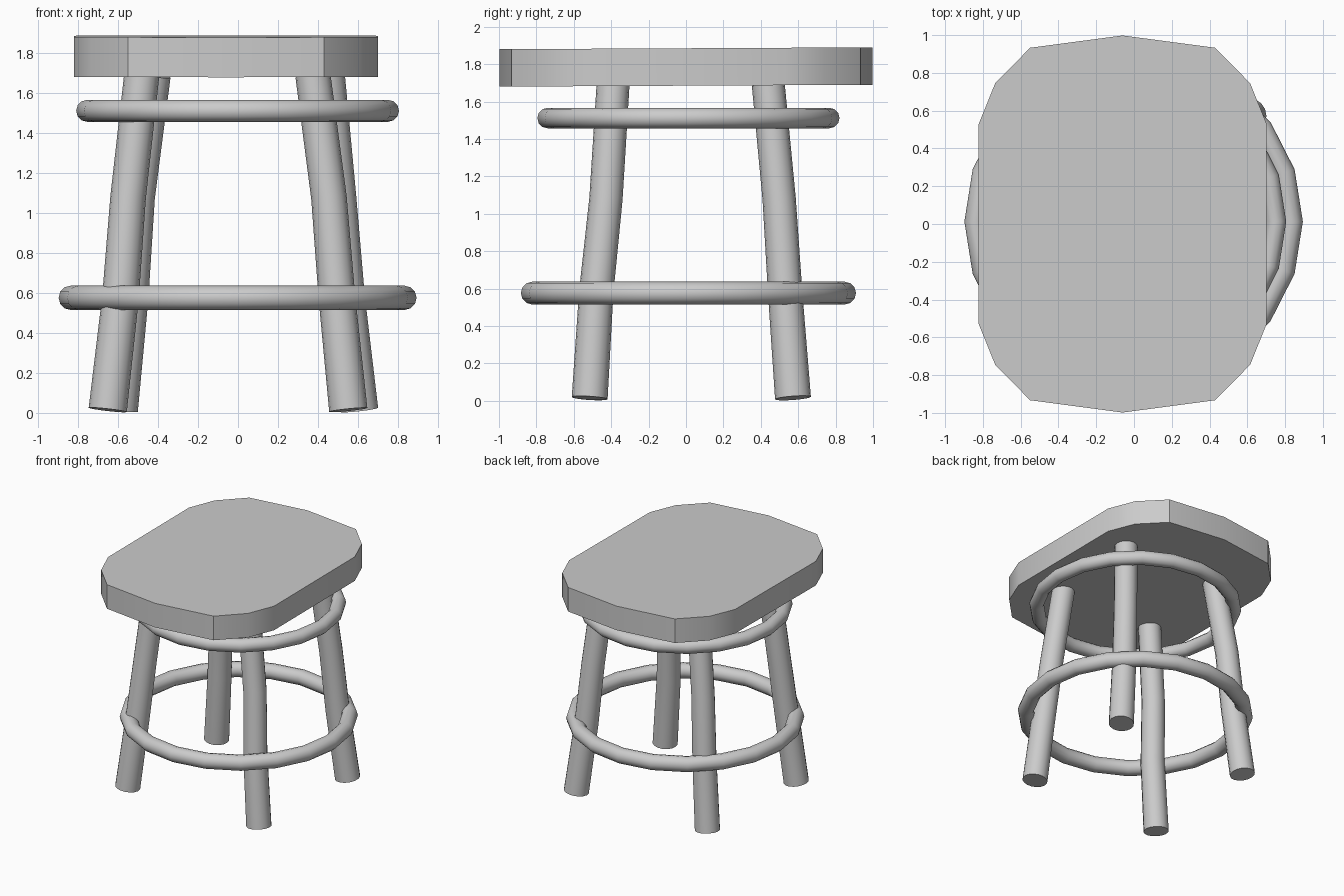
import bpy, bmesh
from math import cos, sin, pi, radians
from mathutils import Vector

if "Cube" in bpy.data.objects:
    bpy.data.objects.remove(bpy.data.objects["Cube"])


def finish(name, bm, angle=30):
    bmesh.ops.recalc_face_normals(bm, faces=bm.faces)
    mesh = bpy.data.meshes.new(name)
    bm.to_mesh(mesh)
    bm.free()
    ob = bpy.data.objects.new(name, mesh)
    bpy.context.collection.objects.link(ob)
    smooth(ob, angle)
    return ob


def smooth(ob, angle):
    bpy.ops.object.select_all(action='DESELECT')
    ob.select_set(True)
    bpy.context.view_layer.objects.active = ob
    bpy.ops.object.shade_smooth_by_angle(angle=radians(angle))


def tube(name, points, radii, sides=16):
    """Capped tube whose cross-sections stay square to its path."""
    pts = [Vector(p) for p in points]
    bm = bmesh.new()
    rings = []
    for i, (p, r) in enumerate(zip(pts, radii)):
        axis = (pts[min(i + 1, len(pts) - 1)] - pts[max(i - 1, 0)]).normalized()
        u = Vector((0, 1, 0)).cross(axis).normalized()
        v = axis.cross(u)
        rings.append([bm.verts.new(p + r * (cos(a) * u + sin(a) * v))
                      for a in (2 * pi * k / sides for k in range(sides))])
    for a, b in zip(rings, rings[1:]):
        for k in range(sides):
            n = (k + 1) % sides
            bm.faces.new((a[k], a[n], b[n], b[k]))
    bm.faces.new(rings[0][::-1])
    bm.faces.new(rings[-1])
    return finish(name, bm)


# Seat: faceted rounded slab, off-centre to the left, tilted up slightly at the back
half = [(0, 0.998), (0.49, 0.933), (0.675, 0.745), (0.762, 0.53)]
right = half + [(x, -y) for x, y in reversed(half)]
outline = right + [(-x, y) for x, y in reversed(right[1:-1])]
bm = bmesh.new()
base = bm.faces.new([bm.verts.new((x - 0.06, y, 1.685 + 0.005 * y)) for x, y in outline])
top = bmesh.ops.extrude_face_region(bm, geom=[base])
bmesh.ops.translate(bm, vec=(0, 0, 0.2),
                    verts=[v for v in top['geom'] if isinstance(v, bmesh.types.BMVert)])
if not any(f.normal.z < -0.9 for f in bm.faces):
    bm.normal_update()
finish("seat", bm)

# Legs: slightly bent, splayed outward towards the floor
heights = (0.015, 0.58, 1.08, 1.69)
radii = (0.096, 0.092, 0.089, 0.088)
front_y = (-0.515, -0.48, -0.428, -0.39)
back_y = (0.572, 0.53, 0.498, 0.44)
legs = {
    "front_left_leg": ((-0.652, -0.588, -0.55, -0.482), front_y),
    "front_right_leg": ((0.552, 0.495, 0.455, 0.375), front_y),
    "back_left_leg": ((-0.597, -0.54, -0.505, -0.425), back_y),
    "back_right_leg": ((0.606, 0.543, 0.503, 0.447), back_y),
}
for name, (xs, ys) in legs.items():
    tube(name, list(zip(xs, ys, heights)), radii)

# Rings: round rails tying the legs together
for name, z, major, minor in (("upper_ring", 1.512, 0.753, 0.055),
                              ("lower_ring", 0.576, 0.835, 0.061)):
    bpy.ops.mesh.primitive_torus_add(location=(-0.002, 0.013, z), major_radius=major,
                                     minor_radius=minor, major_segments=20, minor_segments=12)
    ring = bpy.context.object
    ring.name = name
    smooth(ring, 40)
